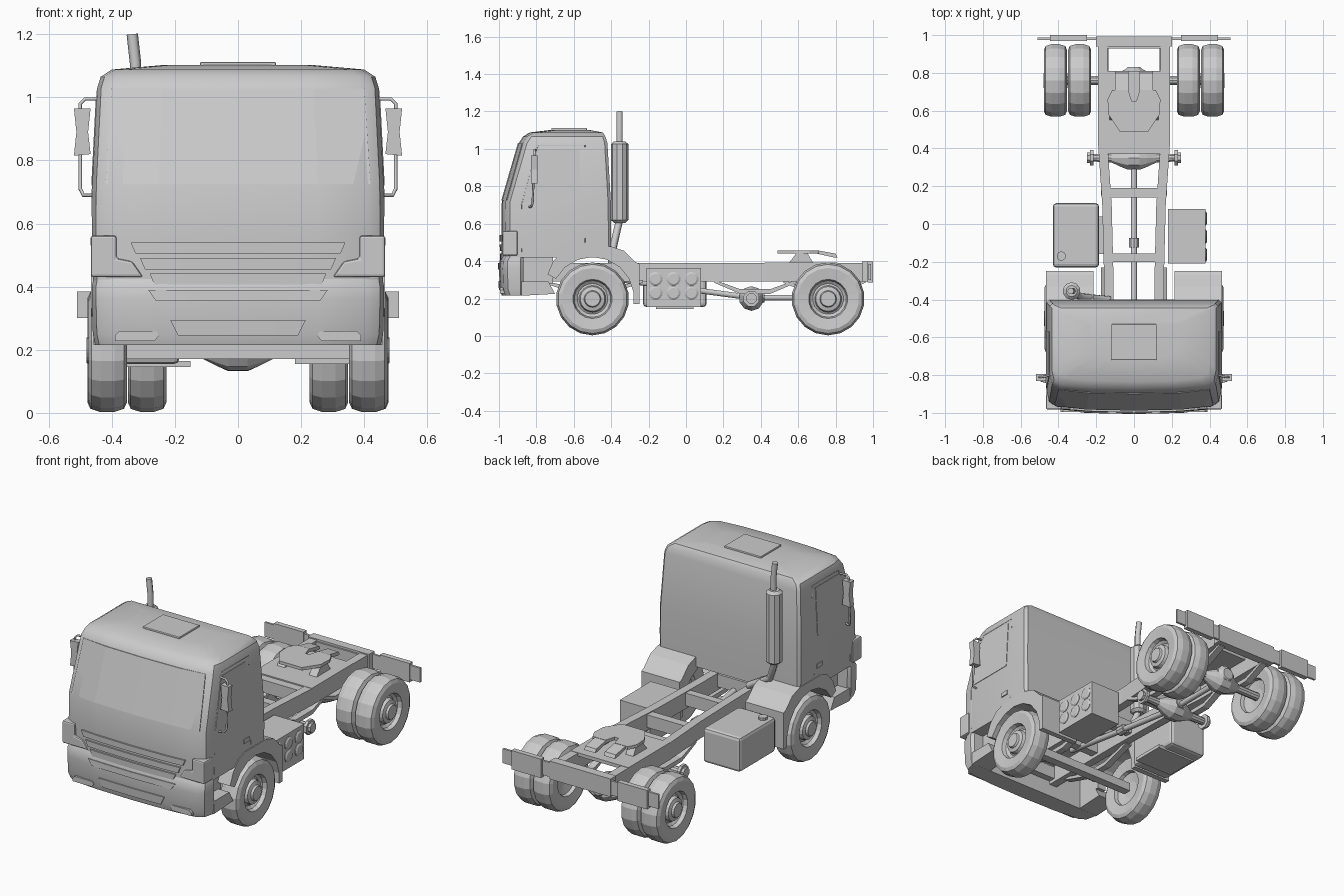
import bpy, bmesh
from math import sin, cos, pi, radians

if "Cube" in bpy.data.objects:
    bpy.data.objects.remove(bpy.data.objects["Cube"])

# ---- helpers: everything is built in world coordinates so Mirror works about x = 0
def finish(ob, mirror=False, bevel=0, smooth=0):
    bpy.context.collection.objects.link(ob)
    if bevel:
        m = ob.modifiers.new("bevel", 'BEVEL')
        m.width, m.segments = bevel, 2
    if mirror:
        ob.modifiers.new("mirror", 'MIRROR').use_clip = False
    if smooth:
        bpy.ops.object.select_all(action='DESELECT')
        ob.select_set(True)
        bpy.context.view_layer.objects.active = ob
        bpy.ops.object.shade_smooth_by_angle(angle=radians(smooth))
    return ob

def mesh(name, verts, faces, **kw):
    me = bpy.data.meshes.new(name)
    me.from_pydata(verts, [], faces)
    bm = bmesh.new()
    bm.from_mesh(me)
    bmesh.ops.remove_doubles(bm, verts=bm.verts, dist=1e-5)
    bmesh.ops.recalc_face_normals(bm, faces=bm.faces)
    bm.to_mesh(me)
    bm.free()
    return finish(bpy.data.objects.new(name, me), **kw)

def loft(name, loops, closed=False, caps=True, **kw):
    n, k = len(loops[0]), len(loops)
    faces = [(i*n+j, i*n+(j+1) % n, (i+1) % k*n+(j+1) % n, (i+1) % k*n+j)
             for i in range(k if closed else k-1) for j in range(n)]
    if caps and not closed:
        faces += [tuple(range(n)), tuple(range((k-1)*n, k*n))]
    return mesh(name, [p for l in loops for p in l], faces, **kw)

def prism(name, pts, axis, a, b, **kw):
    place = {'x': lambda p, t: (t, p[0], p[1]), 'y': lambda p, t: (p[0], t, p[1]),
             'z': lambda p, t: (p[0], p[1], t)}[axis]
    return loft(name, [[place(p, t) for p in pts] for t in (a, b)], **kw)

def box(name, x0, x1, y0, y1, z0, z1, **kw):
    return prism(name, [(x0, y0), (x1, y0), (x1, y1), (x0, y1)], 'z', z0, z1, **kw)

def lathe(name, profile, axis, c, n=16, **kw):
    """profile: (radius, offset along axis) pairs"""
    loops = []
    for r, t in profile:
        ring = [(r*cos(2*pi*(i+.5)/n), r*sin(2*pi*(i+.5)/n)) for i in range(n)]
        loops.append([{'x': (c[0]+t, c[1]+u, c[2]+v), 'y': (c[0]+u, c[1]+t, c[2]+v),
                       'z': (c[0]+u, c[1]+v, c[2]+t)}[axis] for u, v in ring])
    return loft(name, loops, **kw)

def tube(name, pts, r, **kw):
    cu = bpy.data.curves.new(name, 'CURVE')
    cu.dimensions, cu.bevel_depth, cu.bevel_resolution, cu.use_fill_caps = '3D', r, 1, True
    sp = cu.splines.new('POLY')
    sp.points.add(len(pts)-1)
    for q, p in zip(sp.points, pts):
        q.co = (*p, 1)
    return finish(bpy.data.objects.new(name, cu), **kw)

# ---- cab: stacked plan sections (z, half width, front y, back y)
PLAN = [(0, 0), (.25, .005), (.41, .02), (.45, .045), (.463, .10)]
CAB = [(.42, .46, -.985, -.40), (.56, .463, -.987, -.40), (.72, .462, -.985, -.402),
       (1.03, .446, -.895, -.42), (1.065, .435, -.872, -.43), (1.088, .40, -.835, -.445),
       (1.102, .24, -.72, -.52)]
BUMPER = [(.215, .452, -.985, -.87), (.25, .46, -.996, -.87), (.36, .463, -1.0, -.87),
          (.40, .463, -.998, -.87), (.425, .458, -.985, -.87)]

def section(z, hw, yf, yb):
    k = hw/.463
    half = [(x*k, yf+d) for x, d in PLAN] + [(hw, yb-.015), (hw-.015, yb)]
    full = half + [(-x, y) for x, y in reversed(half[1:])]
    return [(x, y, z) for x, y in full]

loft("cab_body", [section(*r) for r in CAB], smooth=35)
loft("front_bumper", [section(*r) for r in BUMPER], smooth=30)

def lerp_table(tab, v):
    for a, b in zip(tab, tab[1:]):
        if v <= b[0]:
            t = (v-a[0])/(b[0]-a[0])
            return [p+(q-p)*t for p, q in zip(a, b)]
    return tab[-1]

def front_panel(name, rings, zb, hwb, zt, hwt, out=.006):
    """trapezoid plate that follows the curved front"""
    loops = []
    for f in (-1, -.6, 0, .6, 1):
        loop = []
        for z, hw, o in ((zb, hwb, -out), (zt, hwt, -out), (zt, hwt, .01), (zb, hwb, .01)):
            _, w, yf, _ = lerp_table(rings, z)
            d = lerp_table(PLAN, abs(f*hw)*.463/w)[1]
            loop.append((f*hw, yf+d+o, z))
        loops.append(loop)
    return loft(name, loops)

front_panel("windscreen", CAB, .725, .42, 1.028, .40, .004)
for i, (zb, hb, zt, ht) in enumerate([(.505, .325, .54, .34), (.455, .295, .49, .31), (.405, .265, .442, .28)]):
    front_panel(f"grille_slat_{i+1}", BUMPER if zt < .425 else CAB, zb, hb, zt, ht, .01)
front_panel("bumper_centre_strip", BUMPER, .355, .26, .39, .285)
front_panel("lower_intake", BUMPER, .245, .19, .295, .215)
prism("headlamp", [(.385, .562), (.466, .562), (.466, .43), (.30, .43), (.335, .48), (.385, .49)],
      'y', -.982, -.90, mirror=True, bevel=.008)
prism("fog_lamp", [(.25, .245), (.265, .228), (.39, .228), (.39, .245), (.375, .26), (.26, .26)],
      'y', -.994, -.95, mirror=True)
box("roof_hatch", -.12, .12, -.72, -.53, 1.09, 1.112, bevel=.004)

# side windows, door seams and handles
def side_x(z):
    return lerp_table(CAB, z)[1]
win = [(-.872, .72), (-.57, .72), (-.57, 1.0), (-.80, 1.0)]
loft("side_window", [[(side_x(z)+o, y, z) for y, z in win] for o in (-.005, .003)], mirror=True)
tube("door_seam", [(side_x(z), y, z) for y, z in
     [(-.88, .45), (-.88, .70), (-.79, 1.02), (-.54, 1.02), (-.54, .5)]], .002, mirror=True)
box("door_handle", .455, .468, -.61, -.56, .53, .555, mirror=True)

# cab steps behind the bumper
prism("step_box", [(-.88, .215), (-.70, .225), (-.735, .29), (-.88, .29)], 'x', .33, .458, mirror=True)
box("step_back_wall", .33, .385, -.88, -.71, .28, .43, mirror=True)

# front wheel arches
arch = [(-.74, .33), (-.71, .40), (-.66, .455), (-.60, .478), (-.40, .478), (-.33, .455),
        (-.27, .395), (-.248, .385), (-.248, .17), (-.28, .17)]
arch += [(-.5+.222*cos(a), .2+.222*sin(a)) for a in [radians(8+20.5*i) for i in range(8)]]
prism("front_fender", arch, 'x', .215, .466, mirror=True)

# mirrors on tubular brackets
tube("mirror_bracket", [(.44, -.80, .995), (.485, -.81, .995), (.50, -.81, .98), (.50, -.82, .71),
                        (.49, -.83, .69), (.45, -.84, .69)], .006, mirror=True)
prism("mirror_head", [(.467, .82), (.52, .815), (.512, .89), (.52, .965), (.467, .965), (.475, .89)],
      'y', -.83, -.795, mirror=True)

# exhaust stack
lathe("exhaust_muffler", [(.03, .605), (.047, .62), (.047, 1.025), (.03, 1.04)], 'z', (-.33, -.355, 0), 10)
tube("exhaust_tip", [(-.325, -.355, 1.03), (-.325, -.355, 1.11), (-.335, -.355, 1.2)], .018)
tube("exhaust_pipe", [(-.33, -.355, .62), (-.32, -.365, .58), (-.28, -.385, .49), (-.13, -.40, .40)], .02)

# ladder chassis
prism("frame_rail", [(.14, .985), (.19, .985), (.19, .42), (.168, .1), (.158, -.3), (.158, -.9),
                     (.108, -.9), (.108, -.3), (.118, .1), (.14, .42)], 'z', .29, .39, mirror=True)
for i, (y0, y1) in enumerate([(.93, .985), (.37, .42), (.14, .19), (-.20, -.155), (-.5, -.45), (-.88, -.83)]):
    box(f"cross_member_{i+1}", -.13 if y0 < .3 else -.15, .13 if y0 < .3 else .15, y0, y1, .31, .385)
box("coupling_base_plate", -.19, .19, .42, .81, .372, .392)
box("rear_beam", -.51, .51, .975, .988, .30, .385)
box("rear_lamp", .25, .445, .97, 1.0, .285, .397, mirror=True)
box("rear_centre_plate", -.2, .2, .94, .992, .29, .397)

# fifth wheel coupling with slotted plate and rear ramps
half = [(.012, .65), (.03, .71), (.115, .71), (.14, .66), (.135, .58), (.075, .49)]
prism("fifth_wheel_plate", half + [(-x, y) for x, y in reversed(half)], 'z', .44, .458)
prism("fifth_wheel_ramp", [(.70, .44), (.70, .458), (.80, .44), (.81, .42), (.79, .42)], 'x', .028, .10, mirror=True)
prism("fifth_wheel_pedestal", [(.55, .39), (.68, .39), (.65, .442), (.59, .442)], 'x', .08, .13, mirror=True)

# fuel tank (left) and air tanks (right)
box("fuel_tank", -.43, -.185, -.23, .11, .155, .36, bevel=.018)
lathe("fuel_cap", [(.025, 0), (.025, .02)], 'z', (-.385, -.17, .355), 10)
box("fuel_tank_bracket", -.40, -.15, -.16, .04, .145, .165)
box("air_tank_housing", .18, .378, -.21, .08, .155, .362)
for i in range(6):
    c = (.375, -.163+.096*(i % 3), .305-.075*(i//3))
    lathe(f"air_tank_{i+1}", [(.038, -.02), (.038, .006), (.028, .012)], 'x', c, 12)

# wheels: tyre, dished rim and hub in one lathe
W, TYRE_Y = .061, {"front": -.5, "rear": .76}
wheel = [(.05, -W*.3), (.10, -W*.5), (.105, -W*.85), (.165, -W), (.185, -W*.85), (.195, -W*.35),
         (.195, W*.35), (.185, W*.85), (.165, W), (.105, W*.88), (.098, W*.5), (.082, W*.3),
         (.072, W*.4), (.066, W*.75), (.045, W*.85), (.04, W*1.05), (.02, W*1.05)]
for name, x, y in [("front_wheel", .413, -.5), ("rear_outer_wheel", .416, .76), ("rear_inner_wheel", .288, .76)]:
    lathe(name, wheel, 'x', (x, y, .198), 18, mirror=True)

# axles, differentials and drive shafts
axle = [(.024, .40), (.024, .12), (.05, .07), (.068, .03)]
lathe("rear_axle", axle + [(r, -t) for r, t in reversed(axle)], 'x', (0, .76, .2), 10)
mid = [(.02, .225), (.025, .12), (.05, .07), (.066, .03)]
lathe("middle_axle", mid + [(r, -t) for r, t in reversed(mid)], 'x', (0, .35, .2), 10)
lathe("middle_hub", [(.045, .215), (.045, .232), (.03, .232), (.03, .248)], 'x', (0, .35, .2), 8, mirror=True)
lathe("rear_diff_nose", [(.06, -.06), (.06, .05), (.035, .07)], 'y', (0, .76, .22), 10)
box("front_axle_beam", -.37, .37, -.525, -.475, .17, .22)
tube("drive_shaft", [(0, -.55, .33), (0, -.1, .265), (0, .35, .205), (0, .76, .205)], .017)
lathe("shaft_joint", [(.028, -.025), (.028, .025)], 'y', (0, -.1, .265), 10)
lathe("shaft_flange", [(.035, -.03), (.035, .0)], 'y', (0, .42, .215), 10)

# leaf springs
for name, y, s in [("front", -.5, .27), ("middle", .37, .22), ("rear", .74, .22)]:
    prism(name + "_leaf_spring", [(y-s, .285), (y-.08, .225), (y+.08, .225), (y+s, .285),
          (y+s, .30), (y+.08, .25), (y-.08, .25), (y-s, .30)], 'x', .135, .175, mirror=True)
